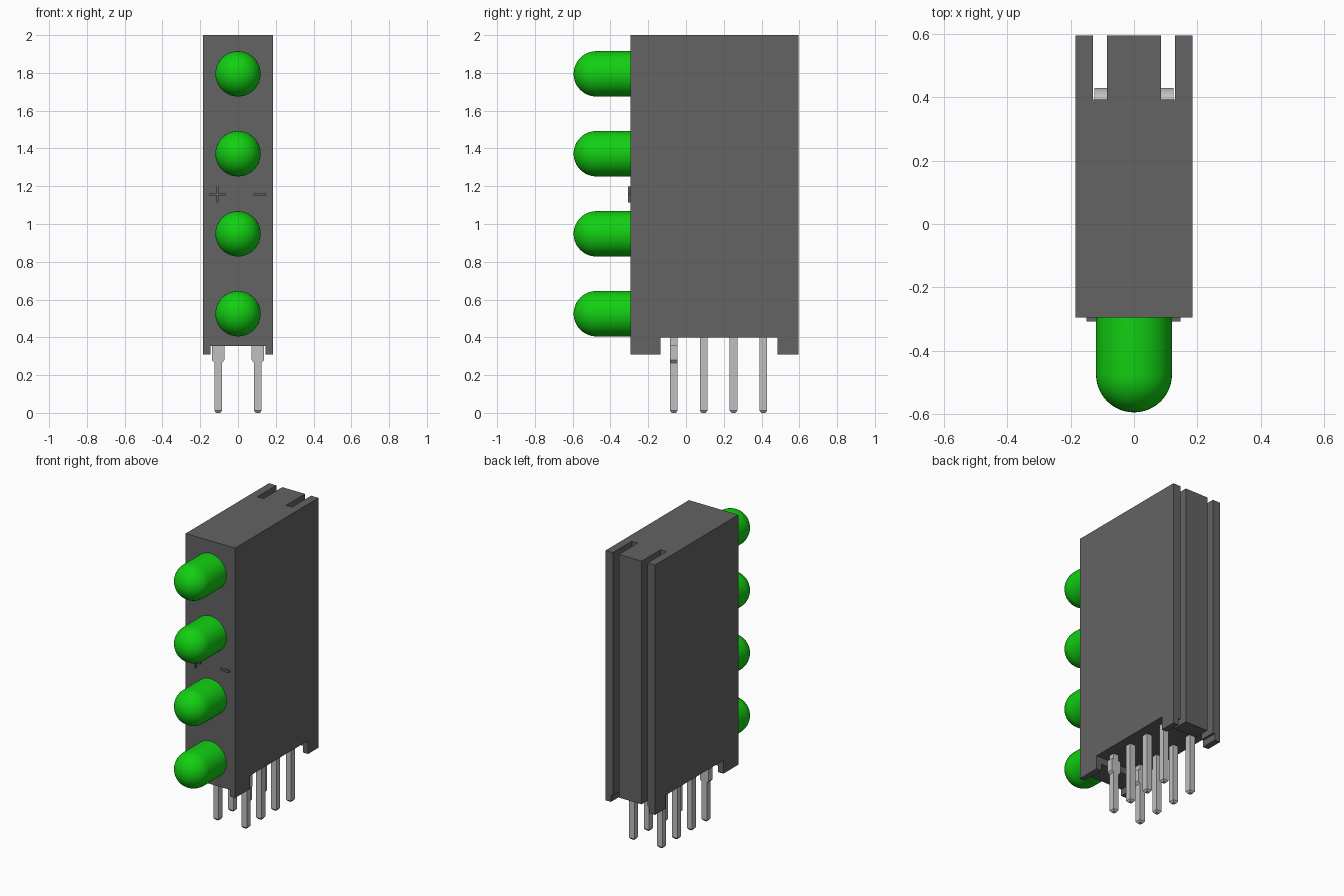
import bpy, bmesh, math
from mathutils import Vector

cube = bpy.data.objects.get("Cube")
if cube:
    bpy.data.objects.remove(cube, do_unlink=True)


def material(name, color):
    m = bpy.data.materials.new(name)
    m.use_nodes = True
    m.diffuse_color = (*color, 1)
    m.node_tree.nodes["Principled BSDF"].inputs["Base Color"].default_value = (*color, 1)
    return m


GREY = material("dark grey plastic", (0.125, 0.125, 0.125))
GREEN = material("green lens", (0.006, 0.63, 0.006))
METAL = material("tinned metal", (0.53, 0.53, 0.53))


def finish(name, bm, mat):
    bmesh.ops.recalc_face_normals(bm, faces=bm.faces)
    mesh = bpy.data.meshes.new(name)
    bm.to_mesh(mesh)
    bm.free()
    mesh.materials.append(mat)
    ob = bpy.data.objects.new(name, mesh)
    bpy.context.collection.objects.link(ob)
    return ob


def prism(name, outline, depth, mat):
    """Extrude a flat outline along the depth vector."""
    bm = bmesh.new()
    face = bm.faces.new([bm.verts.new(p) for p in outline])
    new = bmesh.ops.extrude_face_region(bm, geom=[face])["geom"]
    bmesh.ops.translate(bm, vec=Vector(depth), verts=[v for v in new if isinstance(v, bmesh.types.BMVert)])
    return finish(name, bm, mat)


def box(name, x, y, z, mat):
    pts = [(x[0], y[0], z[0]), (x[1], y[0], z[0]), (x[1], y[1], z[0]), (x[0], y[1], z[0])]
    return prism(name, pts, (0, 0, z[1] - z[0]), mat)


def select(ob):
    bpy.ops.object.select_all(action='DESELECT')
    ob.select_set(True)
    bpy.context.view_layer.objects.active = ob


# Housing: plan outline with two rear slots
FRONT, BACK, SLOT, BASE, TOP = -0.295, 0.595, 0.393, 0.31, 2.0
half = [(0.185, FRONT), (0.185, BACK), (0.13, BACK), (0.13, SLOT), (0.085, SLOT), (0.085, BACK)]
plan = half + [(-x, y) for x, y in reversed(half)]
housing = prism("housing", [(x, y, BASE) for x, y in plan], (0, 0, TOP - BASE), GREY)

# Underside recess and lengthwise channel that leave four corner feet
cutters = [box("recess_cutter", (-0.3, 0.3), (-0.135, 0.485), (0.2, 0.40), GREY),
           box("channel_cutter", (-0.145, 0.145), (-0.5, 0.8), (0.2, 0.355), GREY)]
for c in cutters:
    c.hide_render = True
    select(housing)
    mod = housing.modifiers.new("cut", 'BOOLEAN')
    mod.operation, mod.solver, mod.object = 'DIFFERENCE', 'EXACT', c
    bpy.ops.object.modifier_apply(modifier=mod.name)
    bpy.data.objects.remove(c, do_unlink=True)

# Raised polarity marks
MARK = (FRONT - 0.013, FRONT + 0.01)
cross = [(-0.15, 1.151), (-0.114, 1.151), (-0.114, 1.115), (-0.102, 1.115), (-0.102, 1.151), (-0.066, 1.151)]
cross += [(-0.216 - x, 2.314 - z) for x, z in cross]
prism("positive_mark", [(x, MARK[0], z) for x, z in cross], (0, MARK[1] - MARK[0], 0), GREY)
box("negative_mark", (0.083, 0.147), MARK, (1.15, 1.164), GREY)


# Lenses: domed cylinders made by spinning a profile
def lens(name, z):
    r, centre = 0.12, -0.475
    bm = bmesh.new()
    pts = [(r, FRONT + 0.02)]
    for i in range(13):
        a = math.pi / 2 * i / 12
        pts.append((r * math.cos(a), centre - r * math.sin(a)))
    vs = [bm.verts.new((x, y, z)) for x, y in pts]
    edges = [bm.edges.new(p) for p in zip(vs, vs[1:])]
    bmesh.ops.spin(bm, geom=vs + edges, cent=(0, 0, z), axis=(0, 1, 0), angle=2 * math.pi, steps=48)
    bmesh.ops.remove_doubles(bm, verts=bm.verts, dist=0.0005)
    ob = finish(name, bm, GREEN)
    select(ob)
    bpy.ops.object.shade_smooth_by_angle(angle=math.radians(35))


LENS_Z = [0.525, 0.948, 1.372, 1.795]
for i, z in enumerate(LENS_Z):
    lens(f"lens_{i + 1}", z)

# Leads: square wires rising from a chamfered tip, bending forward at the lens height
W = 0.02


def lead(name, x, y, top):
    box(name, (x - W, x + W), (y - W, y + W), (0.012, top - 0.04), METAL)
    tip = box(name + "_tip", (x - W, x + W), (y - W, y + W), (0, 0.012), METAL)
    for v in tip.data.vertices:
        if v.co.z < 0.006:
            v.co.x = x + (v.co.x - x) * 0.55
            v.co.y = y + (v.co.y - y) * 0.55
    bend = [(y - W, top - 0.04)]
    for i in range(7):
        a = math.pi / 2 * i / 6
        bend.append((y - W + 2 * W * math.cos(a), top - 0.04 + 0.06 * math.sin(a)))
    bend += [(y - 0.1, top + W), (y - 0.1, top - 0.04)]
    prism(name + "_bend", [(x - W, py, pz) for py, pz in bend], (2 * W, 0, 0), METAL)


for side, x in (("left", 0.105), ("right", -0.105)):
    for i, z in enumerate(LENS_Z):
        lead(f"{side}_lead_{i + 1}", x, -0.065 + 0.1583 * i, z)
    # Wider stand-off shoulder on the front lead
    shoulder = [(-0.02, 0.265), (0.02, 0.265), (0.033, 0.28), (0.033, 0.36), (-0.033, 0.36), (-0.033, 0.28)]
    prism(f"{side}_shoulder", [(x + dx, -0.0855, z) for dx, z in shoulder], (0, 0.041, 0), METAL)
